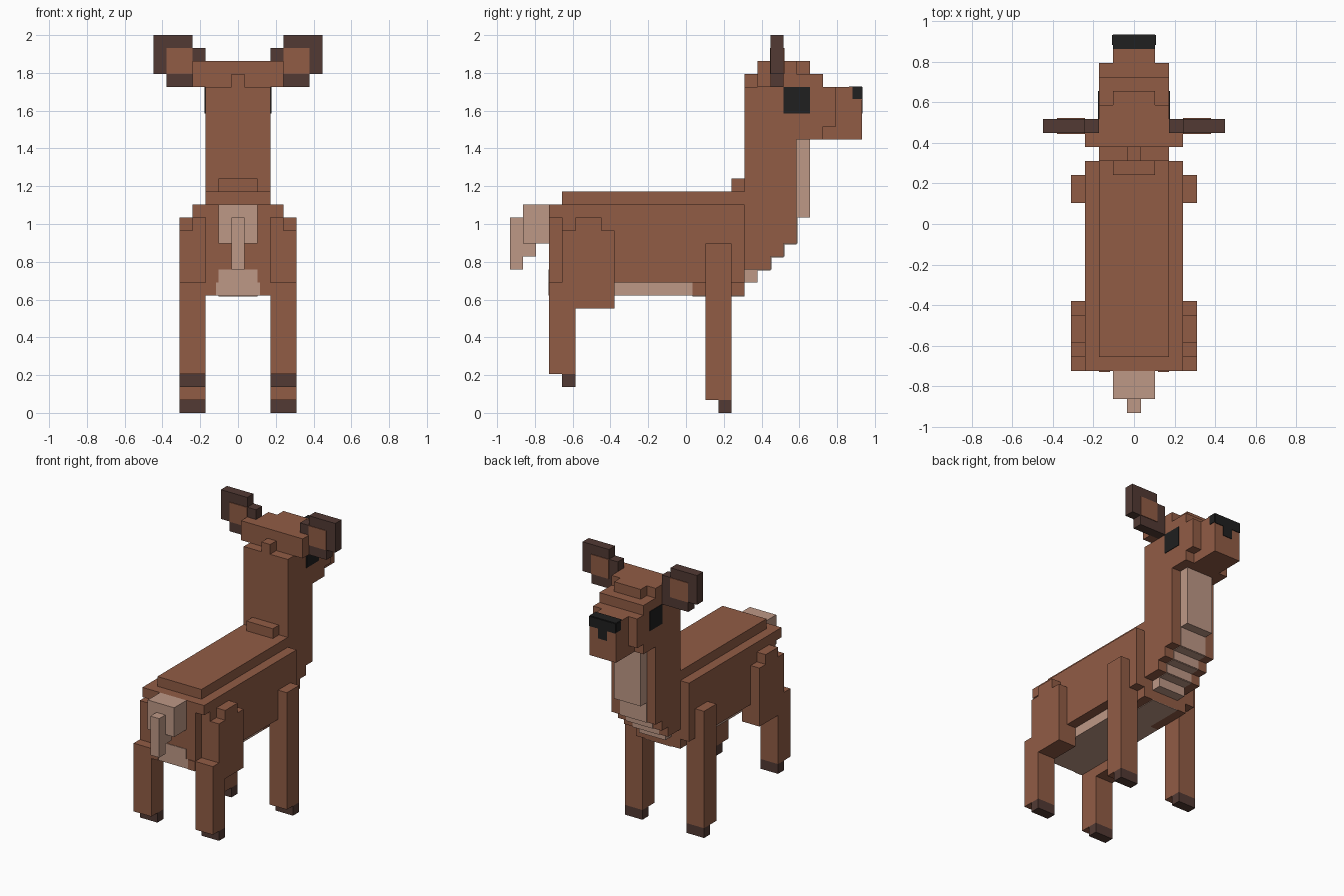
import bpy

default = bpy.data.objects.get("Cube")
if default:
    bpy.data.objects.remove(default, do_unlink=True)

UNIT = 2 / 29       # one block
MID_Y = 13.5        # block row at y = 0
THIN = 0.06         # plate thickness in blocks


def material(name, r, g, b):
    mat = bpy.data.materials.new(name)
    mat.use_nodes = True
    mat.diffuse_color = (r, g, b, 1)
    bsdf = next(n for n in mat.node_tree.nodes if n.type == "BSDF_PRINCIPLED")
    bsdf.inputs["Base Color"].default_value = (r, g, b, 1)
    return mat


brown = material("brown fur", .283, .107, .06)
cream = material("pale fur", .515, .314, .238)
dark = material("dark brown", .084, .042, .034)
black = material("black", .014, .014, .014)


def block(name, mat, x, y, z):
    """Box between (low, high) block coordinates on each axis."""
    corners = [((i - 0) * UNIT, (j - MID_Y) * UNIT, k * UNIT)
               for i in x for j in y for k in z]
    faces = [(0, 1, 3, 2), (4, 6, 7, 5), (0, 4, 5, 1),
             (2, 3, 7, 6), (0, 2, 6, 4), (1, 5, 7, 3)]
    mesh = bpy.data.meshes.new(name)
    mesh.from_pydata(corners, [], faces)
    mesh.materials.append(mat)
    obj = bpy.data.objects.new(name, mesh)
    bpy.context.collection.objects.link(obj)
    return obj


def centre(name, mat, half, y, z):
    return block(name, mat, (-half, half), y, z)


def pair(name, mat, x, y, z):
    block("left_" + name, mat, x, y, z)
    block("right_" + name, mat, (-x[1], -x[0]), y, z)


# Torso
centre("torso", brown, 3.5, (4, 18), (10, 16))
centre("back_ridge", brown, 2.5, (4, 18), (16, 17))
centre("rump", brown, 2.5, (3, 4), (10, 16))
centre("rump_top", brown, 3.5, (3, 4), (15, 16))
centre("shoulder_hump", brown, 1.5, (17, 18), (17, 18))
centre("belly", cream, 2.5, (3, 14), (9, 10))
centre("chest_underside", brown, 2.5, (14, 18), (9, 10))
centre("chest_underside_patch", cream, 1.5, (14, 18), (9 - THIN, 9))
centre("rump_patch", cream, 1.5, (3 - THIN, 3), (10, 11))
pair("belly_edge", brown, (1.7, 2.5), (3 - THIN, 3), (9, 10))

# Tail
centre("tail_base", cream, 1.5, (1, 3), (13, 16))
centre("tail_tip", cream, .5, (0, 1), (11, 15))
centre("tail_underside", cream, .5, (1, 2), (12, 13))

# Stepped chest, with a pale patch on the front and underside of each step
centre("chest_tuft", cream, 1.5, (18, 19), (10, 11))
for step in range(3):
    y, z = 20 + step, 11 + step
    centre("chest_step", brown, 2.5, (18, y), (z, z + 1))
    centre("chest_step_front", cream, 1.5, (y, y + THIN), (z, z + 1))
    centre("chest_step_under", cream, 1.5, (y - 1, y), (z - THIN, z))

# Neck
centre("neck", brown, 2.5, (18, 22), (14, 21))
centre("throat_base", cream, 1.5, (22, 22 + THIN), (14, 15))
centre("throat", cream, 1.5, (22, 23), (15, 21))

# Head
centre("jaw", brown, 2.5, (18, 24), (21, 22))
centre("face", brown, 2.5, (18, 25), (22, 25))
centre("muzzle", brown, 1.5, (24, 27), (21, 25))
centre("brow", brown, 2.5, (19, 24), (25, 26))
centre("crown", brown, 2.5, (19, 22), (26, 27))
centre("forelock", brown, 1.5, (22, 23), (26, 27))
centre("back_of_head", brown, 3.5, (19, 20), (25, 27))
centre("nape_tuft", brown, .5, (18, 19), (25, 26))
pair("eye", black, (2.5, 2.5 + THIN), (21, 23), (23, 25))

# Nose, as thin plates wrapping the muzzle tip
centre("nose_top", black, 1.5, (26, 27), (25, 25 + THIN))
centre("nose_front", black, 1.5, (27, 27 + THIN), (24, 25))
centre("nose_drop", black, .5, (27, 27 + THIN), (23, 24))
pair("nose_side", black, (1.5, 1.5 + THIN), (26.3, 27), (24.1, 25))

# Ears
pair("ear_root", dark, (2.5, 3.5), (20, 21), (25, 28))
pair("ear_lobe", dark, (3.5, 5.5), (20, 21), (25, 26))
pair("ear_fan", dark, (3.5, 6.5), (20, 21), (26, 29))
for edge in (20 - THIN, 21):
    pair("inner_ear", brown, (3.5, 5.5), (edge, edge + THIN), (26, 28))

# Legs and hooves
LEG = (2.5, 4.5)
pair("front_leg", brown, LEG, (15, 17), (1, 13))
pair("front_hoof", dark, LEG, (16, 17), (0, 1))
pair("thigh", brown, LEG, (4, 8), (8, 14))
pair("thigh_top", brown, LEG, (5, 7), (14, 15))
pair("hind_leg", brown, LEG, (3, 5), (3, 10))
pair("hind_hoof", dark, LEG, (4, 5), (2, 3))
